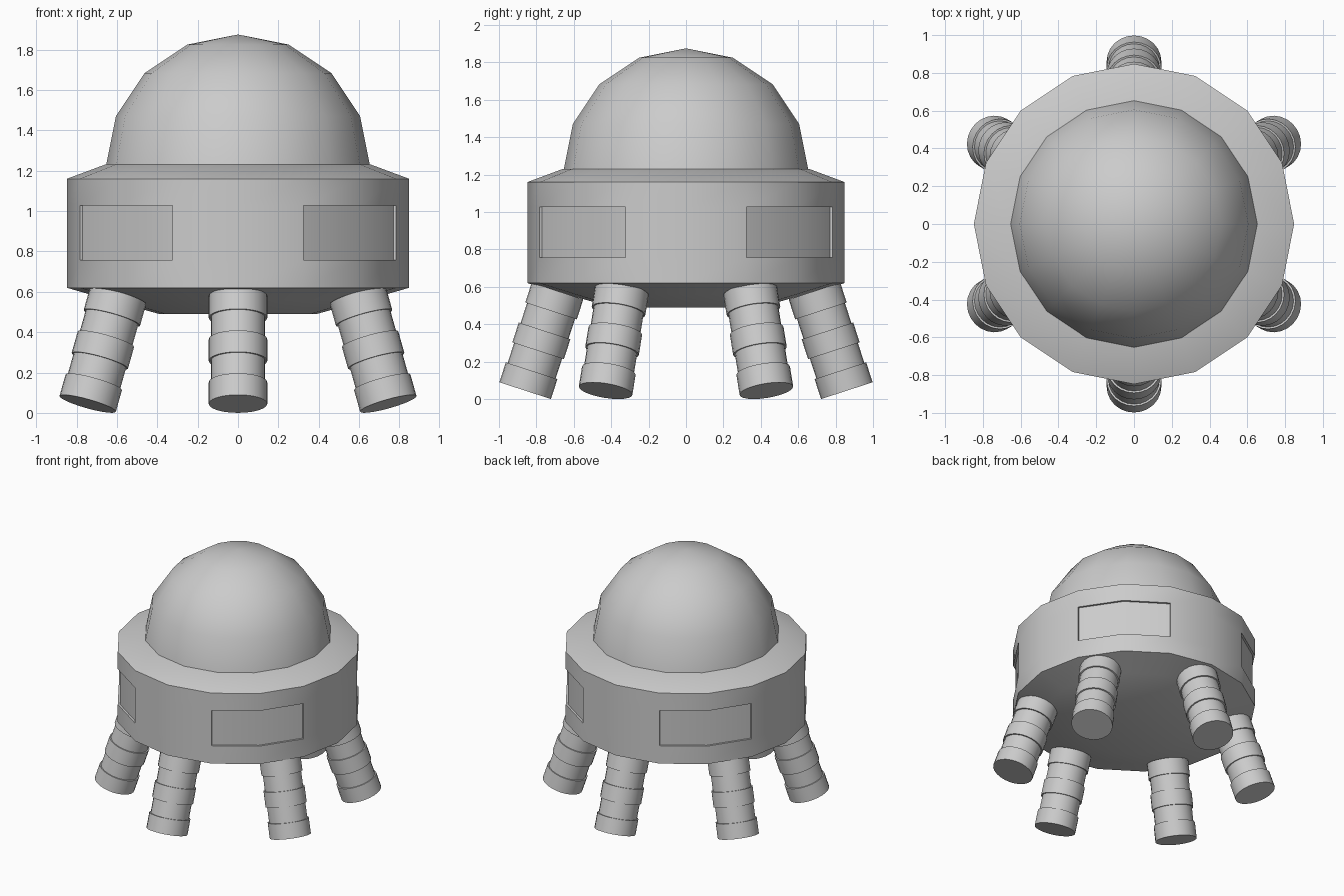
import bpy, bmesh, math
from mathutils import Matrix, Vector

if "Cube" in bpy.data.objects:
    bpy.data.objects.remove(bpy.data.objects["Cube"])


def lathe(name, profile, sides, matrix=None, smooth=30, edit=None):
    """Revolve (radius, z) points about z; ends are capped or closed to a pole."""
    bm = bmesh.new()
    rings = []
    for r, z in profile:
        if r == 0:
            rings.append([bm.verts.new((0, 0, z))] * sides)
        else:
            rings.append([bm.verts.new((r * math.cos(2 * math.pi * i / sides),
                                        r * math.sin(2 * math.pi * i / sides), z))
                          for i in range(sides)])
    grid = {}
    for k in range(len(rings) - 1):
        a, b = rings[k], rings[k + 1]
        for i in range(sides):
            j = (i + 1) % sides
            loop = list(dict.fromkeys([a[i], a[j], b[j], b[i]]))
            grid[k, i] = bm.faces.new(loop)
    if profile[0][0] > 0:
        bm.faces.new(rings[0][::-1])
    if profile[-1][0] > 0:
        bm.faces.new(rings[-1])
    if edit:
        edit(bm, grid)
    bmesh.ops.recalc_face_normals(bm, faces=bm.faces)
    if matrix:
        bm.transform(matrix)
    me = bpy.data.meshes.new(name)
    bm.to_mesh(me)
    bm.free()
    ob = bpy.data.objects.new(name, me)
    bpy.context.collection.objects.link(ob)
    bpy.ops.object.select_all(action='DESELECT')
    ob.select_set(True)
    bpy.context.view_layer.objects.active = ob
    bpy.ops.object.shade_smooth_by_angle(angle=math.radians(smooth))
    return ob


# Four recessed windows, each spanning two wall facets
WINDOW_BAND = 3


def cut_windows(bm, grid):
    for start in (1, 5, 9, 13):
        faces = [grid[WINDOW_BAND, start], grid[WINDOW_BAND, start + 1]]
        res = bmesh.ops.extrude_face_region(bm, geom=faces)
        for v in res['geom']:
            if isinstance(v, bmesh.types.BMVert):
                v.co.x *= 0.982
                v.co.y *= 0.982
        bmesh.ops.delete(bm, geom=[f for f in faces if f.is_valid], context='FACES')


# Body: sloped underside, straight wall with windows, bevelled shoulder
body_profile = [(0.39, 0.49), (0.64, 0.56), (0.848, 0.62), (0.848, 0.757),
                (0.848, 1.027), (0.848, 1.16), (0.66, 1.23)]
lathe("body", body_profile, 16, edit=cut_windows)

# Dome: half sphere with four latitude steps
R = 0.655
dome_profile = [(R, 1.22)] + [(R * math.cos(math.radians(a)), 1.22 + R * math.sin(math.radians(a)))
                              for a in (22.5, 45, 67.5)] + [(0, 1.22 + R)]
lathe("dome", dome_profile, 16)

# Six splayed legs with alternating wide and narrow bands
leg_profile = []
for k in range(5):
    r = 0.145 if k % 2 == 0 else 0.135
    leg_profile += [(r, k * 0.112), (r, (k + 1) * 0.112)]
for n in range(6):
    m = (Matrix.Rotation(math.radians(30 + 60 * n), 4, 'Z')
         @ Matrix.Translation(Vector((0.86, 0, 0.045)))
         @ Matrix.Rotation(math.radians(-18), 4, 'Y'))
    lathe(f"leg_{n + 1}", leg_profile, 24, matrix=m)
